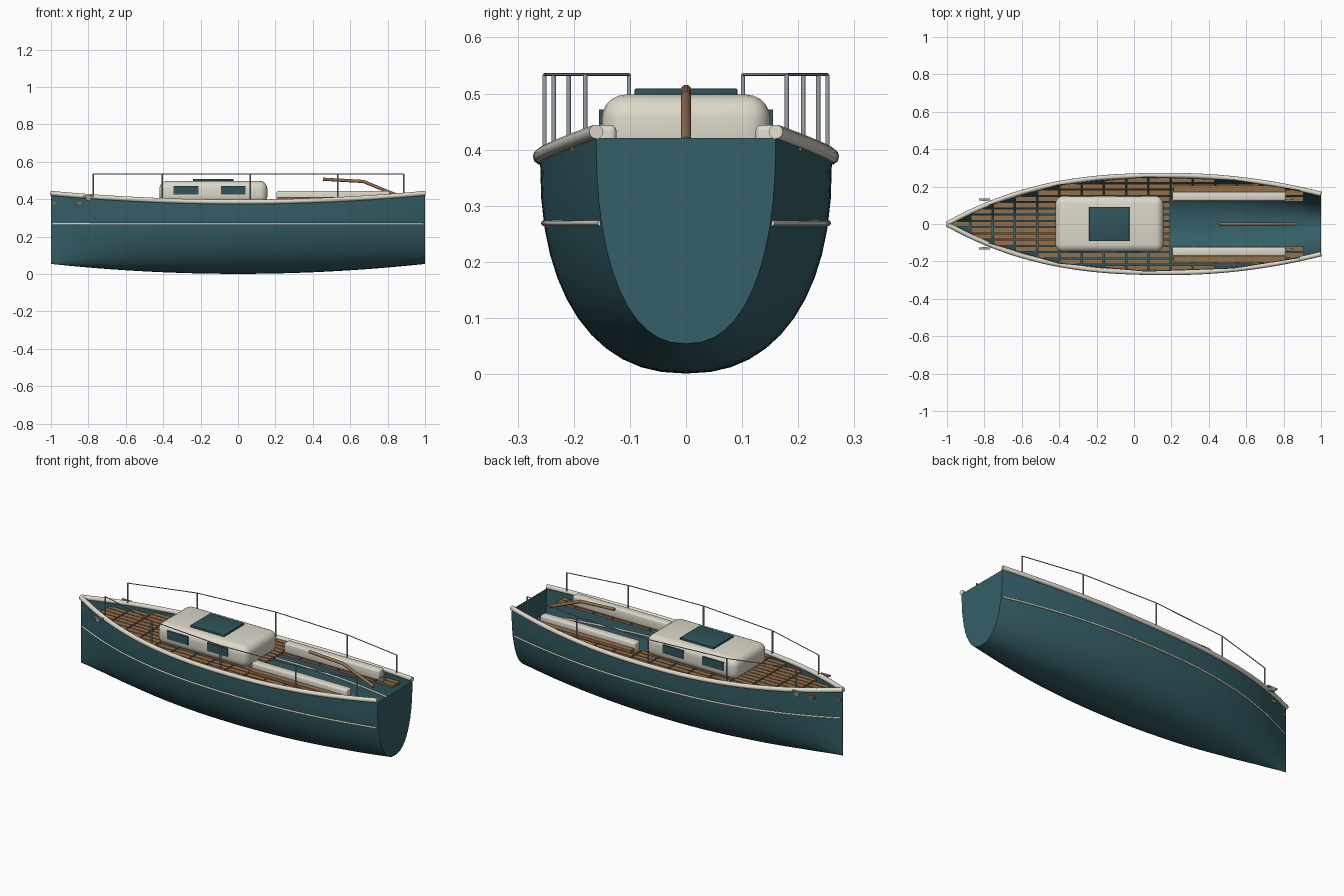
import bpy, bmesh, math
from mathutils import Vector, Matrix

if "Cube" in bpy.data.objects:
    bpy.data.objects.remove(bpy.data.objects["Cube"])


def mat(name, r, g, b):
    m = bpy.data.materials.new(name)
    m.diffuse_color = (r, g, b, 1)
    m.use_nodes = True
    m.node_tree.nodes["Principled BSDF"].inputs["Base Color"].default_value = m.diffuse_color
    return m


TEAL = mat("teal_paint", 0.035, 0.115, 0.135)
GLASS = mat("dark_teal", 0.03, 0.09, 0.105)
CREAM = mat("cream_paint", 0.72, 0.69, 0.59)
WOOD = mat("teak", 0.29, 0.16, 0.075)
STEEL = mat("steel", 0.33, 0.36, 0.38)


# Hull lines: half width, sheer height, keel height along x
def half_width(x):
    if x < 0.2:
        return max(0.002, 0.26 * (1 - ((0.2 - x) / 1.2) ** 2.6))
    return 0.26 - 0.1 * ((x - 0.2) / 0.8) ** 2


def sheer(x):
    return 0.375 + 0.046 * x * x


def keel(x):
    return 0.001 + 0.053 * x * x


def hull_y(x, z):
    d = (sheer(x) - z) / (sheer(x) - keel(x))
    return half_width(x) * (1 - d ** 2.3) ** (1 / 2.3)


def finish(bm, name, material, angle=None):
    me = bpy.data.meshes.new(name)
    bm.to_mesh(me)
    bm.free()
    me.materials.append(material)
    ob = bpy.data.objects.new(name, me)
    bpy.context.collection.objects.link(ob)
    if angle:
        bpy.ops.object.select_all(action='DESELECT')
        ob.select_set(True)
        bpy.context.view_layer.objects.active = ob
        bpy.ops.object.shade_smooth_by_angle(angle=math.radians(angle))
    return ob


def add_box(bm, lo, hi):
    lo, hi = Vector(lo), Vector(hi)
    m = Matrix.Translation((lo + hi) / 2) @ Matrix.Diagonal((*(hi - lo), 1))
    bmesh.ops.create_cube(bm, size=1, matrix=m)


def box(name, lo, hi, material, bevel=0, segments=3):
    bm = bmesh.new()
    add_box(bm, lo, hi)
    if bevel:
        bmesh.ops.bevel(bm, geom=bm.edges[:], offset=bevel, segments=segments,
                        profile=0.5, affect='EDGES')
    return finish(bm, name, material, 40 if bevel else None)


def tube(name, pts, radius, material):
    cu = bpy.data.curves.new(name, 'CURVE')
    cu.dimensions = '3D'
    cu.bevel_depth = radius
    cu.bevel_resolution = 3
    cu.use_fill_caps = True
    sp = cu.splines.new('POLY')
    sp.points.add(len(pts) - 1)
    for p, co in zip(sp.points, pts):
        p.co = (*co, 1)
    cu.materials.append(material)
    ob = bpy.data.objects.new(name, cu)
    bpy.context.collection.objects.link(ob)
    return ob


# Hull shell: lofted sections, closed transom, open top
bm = bmesh.new()
NX, NS = 48, 24
rows = []
for i in range(NX + 1):
    x = -1 + 2 * i / NX
    row = []
    for j in range(-NS // 2, NS // 2 + 1):
        t = math.pi / 2 * j / (NS // 2)
        y = half_width(x) * math.copysign(abs(math.sin(t)) ** 0.87, t)
        z = sheer(x) - (sheer(x) - keel(x)) * max(0, math.cos(t)) ** 0.87
        row.append(bm.verts.new((x, y, z)))
    rows.append(row)
for a, b in zip(rows, rows[1:]):
    for j in range(NS):
        bm.faces.new((a[j], a[j + 1], b[j + 1], b[j]))
bm.faces.new(rows[-1])
bmesh.ops.recalc_face_normals(bm, faces=bm.faces[:])
finish(bm, "hull", TEAL, 40)

# Deck planks, cut out around the cockpit
bm = bmesh.new()
pitch, width = 0.119, 0.0335
for i in range(16):
    x0 = -0.99 + i * pitch
    x1 = x0 + pitch - 0.008
    for j in range(-8, 9):
        y = j * width
        if abs(y) + 0.014 > half_width((x0 + x1) / 2) - 0.004:
            continue
        if x0 > 0.15 and abs(y) < 0.11:
            continue
        add_box(bm, (x0, y - 0.0138, 0.373), (x1, y + 0.0138, 0.386))
finish(bm, "deck_planks", WOOD)

# Cabin and roof hatch
box("cabin", (-0.42, -0.15, 0.375), (0.157, 0.15, 0.498), CREAM, 0.042, 5)
box("roof_hatch", (-0.24, -0.092, 0.495), (-0.025, 0.092, 0.509), GLASS, 0.003, 2)

post_x = [-0.775, -0.405, 0.065, 0.533, 0.885]
xs = [-1 + 2 * i / 48 for i in range(49)]
for s, side in ((-1, "starboard"), (1, "port")):
    # Gunwale rail and hull stripe
    tube("gunwale_" + side, [(x, s * half_width(x), sheer(x) + 0.011) for x in xs],
         0.013, CREAM)
    tube("stripe_" + side, [(x * 0.99, s * hull_y(x * 0.99, 0.269), 0.269) for x in xs],
         0.005, CREAM)
    # Cabin windows
    for k, (a, b) in enumerate(((-0.345, -0.212), (-0.09, 0.04))):
        box(f"window_{side}_{k}", (a, s * 0.151 - 0.004, 0.424),
            (b, s * 0.151 + 0.004, 0.472), GLASS)
    # Cockpit coaming and side seat
    y = s * 0.148
    box("coaming_" + side, (0.205, y - 0.024, 0.385), (0.812, y + 0.024, 0.444),
        CREAM, 0.01, 3)
    y = s * 0.188
    box("seat_" + side, (0.21, y - 0.018, 0.398), (0.81, y + 0.018, 0.413), WOOD)
    # Guard rail posts and wire
    tops = []
    for k, x in enumerate(post_x):
        y = s * (half_width(x) - 0.007)
        tube(f"post_{side}_{k}", [(x, y, sheer(x)), (x, y, 0.534)], 0.004, STEEL)
        tops.append((x, y, 0.534))
    tube("guard_wire_" + side, tops, 0.0025, STEEL)
    # Mooring cleats
    for k, (x, y, z) in enumerate(((-0.8, 0.13, 0.402), (0.82, 0.135, 0.388))):
        y *= s
        bm = bmesh.new()
        add_box(bm, (x - 0.03, y - 0.005, z + 0.01), (x + 0.03, y + 0.005, z + 0.018))
        add_box(bm, (x - 0.014, y - 0.007, z - 0.008), (x + 0.014, y + 0.007, z + 0.012))
        finish(bm, f"cleat_{side}_{k}", STEEL)

# Tiller
tube("tiller", [(0.455, 0, 0.507), (0.67, 0, 0.495), (0.865, 0, 0.415)], 0.009, WOOD)
